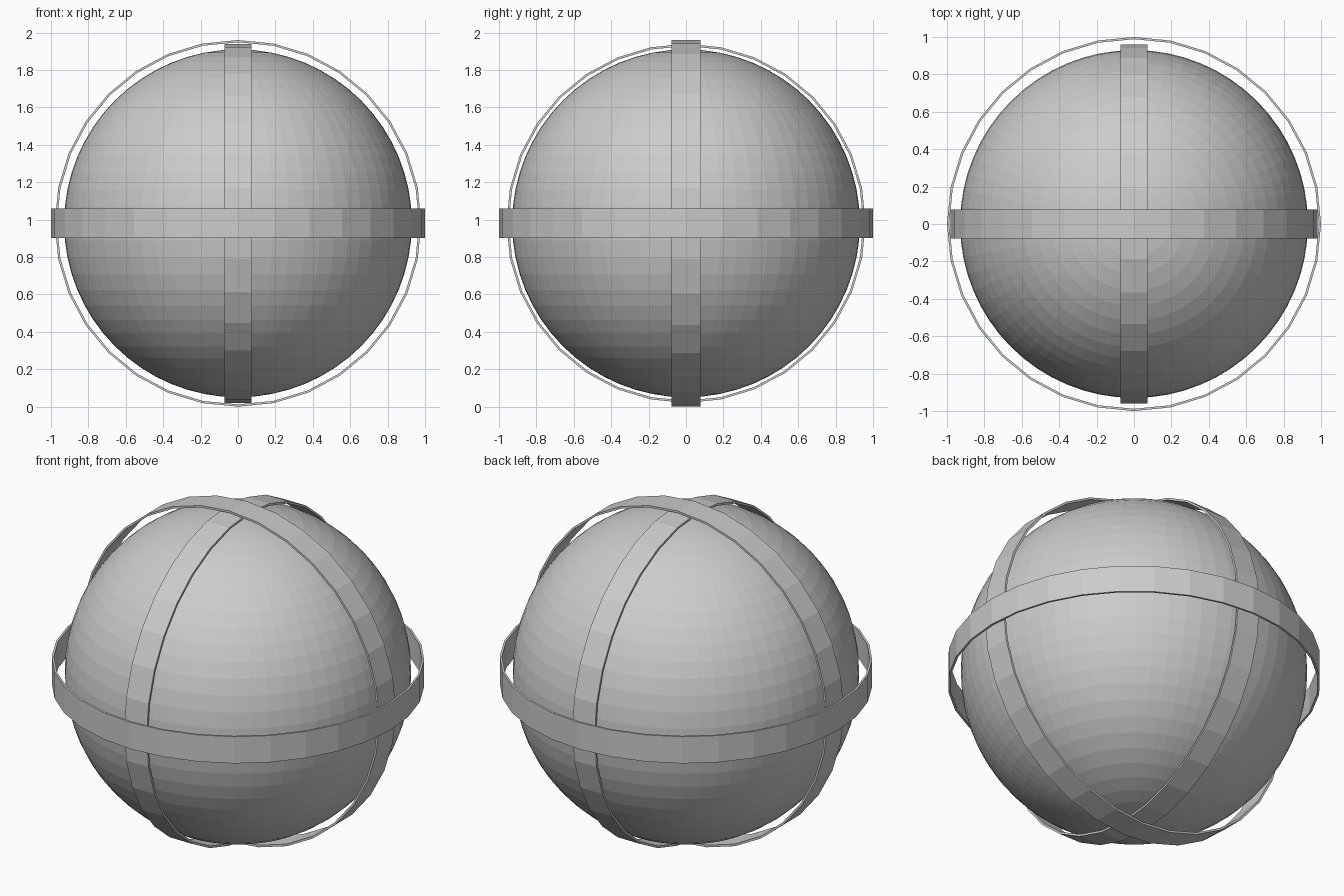
import bpy
from math import radians

if "Cube" in bpy.data.objects:
    bpy.data.objects.remove(bpy.data.objects["Cube"])

CENTER = (0, 0, 0.98)

# Faceted core sphere
bpy.ops.mesh.primitive_uv_sphere_add(segments=64, ring_count=32, radius=0.93, location=CENTER)
bpy.context.object.name = "core_sphere"


# Thin 32-sided hoop: open cylinder wall thickened inwards
def band(name, radius, width, rotation):
    bpy.ops.mesh.primitive_cylinder_add(vertices=32, radius=radius, depth=width,
                                        end_fill_type='NOTHING',
                                        location=CENTER, rotation=rotation)
    ob = bpy.context.object
    ob.name = name
    mod = ob.modifiers.new("thickness", 'SOLIDIFY')
    mod.thickness = 0.012
    mod.offset = -1
    mod.use_even_offset = True
    return ob


# Three nested bands, one around each axis
band("horizontal_band", 1.0, 0.158, (0, 0, 0))
band("side_to_side_band", 0.98, 0.154, (radians(90), 0, 0))
band("front_to_back_band", 0.96, 0.146, (0, radians(90), 0))
